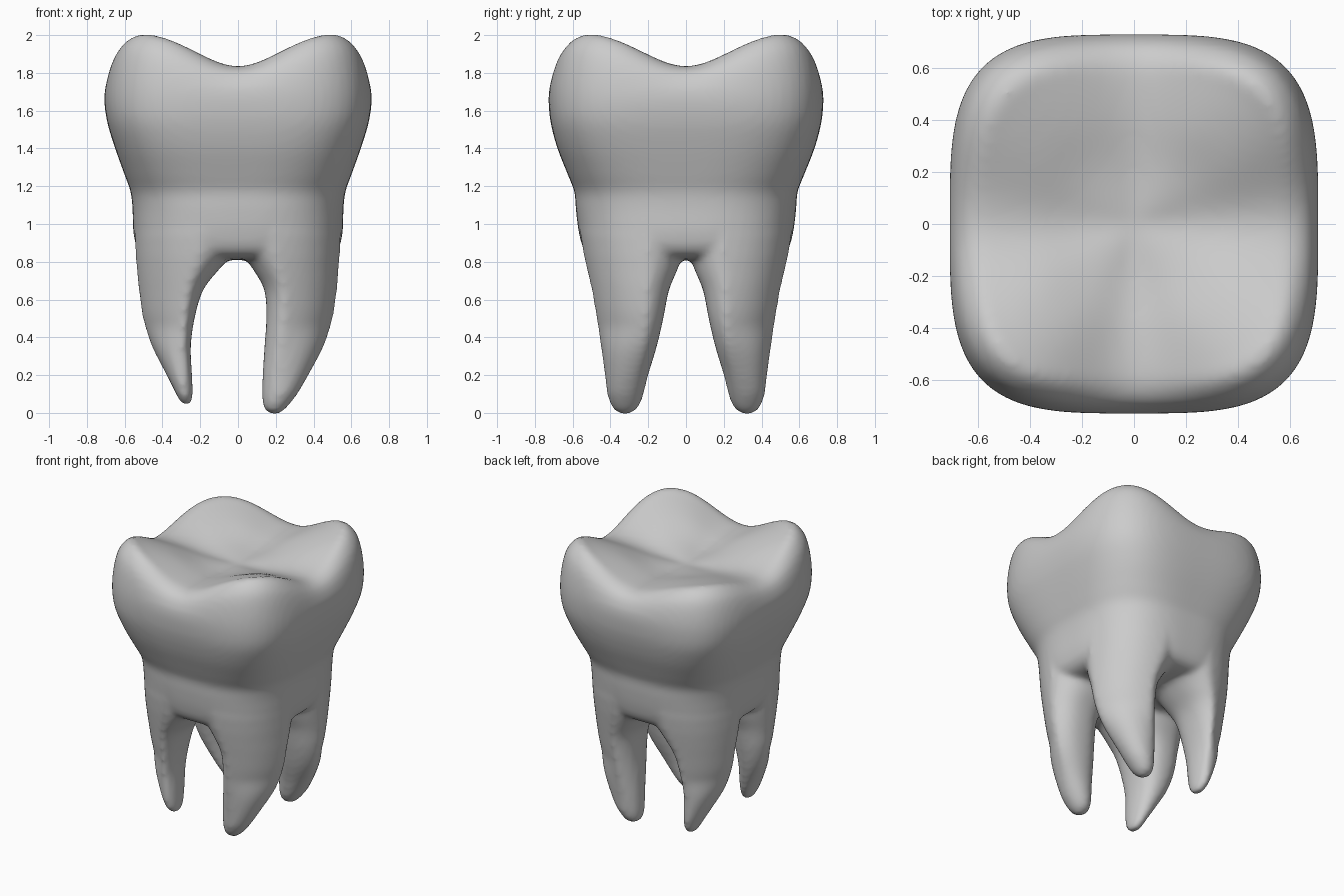
import bpy, bmesh
from math import sin, cos, pi
from mathutils import Vector

if "Cube" in bpy.data.objects:
    bpy.data.objects.remove(bpy.data.objects["Cube"])


def spline(rows, steps=4):
    """Smooth list of number rows with a Catmull-Rom curve."""
    out = []
    vs = [Vector(r) for r in rows]
    for i in range(len(vs) - 1):
        a, b, c, d = vs[max(i - 1, 0)], vs[i], vs[i + 1], vs[min(i + 2, len(vs) - 1)]
        for s in range(steps):
            t = s / steps
            out.append(0.5 * (2 * b + (c - a) * t + (2 * a - 5 * b + 4 * c - d) * t ** 2
                              + (3 * b - a - 3 * c + d) * t ** 3))
    return out + [vs[-1]]


def superellipse(n, count):
    """Unit rounded-square outline, evenly spaced by angle."""
    pts = []
    for i in range(count):
        c, s = cos(2 * pi * i / count), sin(2 * pi * i / count)
        r = (abs(c) ** n + abs(s) ** n) ** (-1 / n)
        pts.append((c * r, s * r))
    return pts


def loft(bm, rings):
    """Skin closed rings and cap both ends."""
    loops = [[bm.verts.new(p) for p in ring] for ring in rings]
    n = len(loops[0])
    for lo, hi in zip(loops, loops[1:]):
        for i in range(n):
            j = (i + 1) % n
            bm.faces.new((lo[i], lo[j], hi[j], hi[i]))
    bm.faces.new(loops[0][::-1])
    bm.faces.new(loops[-1])


bm = bmesh.new()

# Crown and neck: half x, half y, height mid-side, height at corner, squareness
body = [(.03, .03, .81, .81, 2.8), (.25, .25, .81, .81, 2.8), (.45, .46, .82, .82, 2.8),
        (.525, .535, .86, .86, 2.8), (.553, .566, .95, .95, 2.8), (.558, .583, 1.08, 1.08, 2.8),
        (.568, .59, 1.17, 1.17, 2.9), (.60, .625, 1.26, 1.26, 3.1), (.65, .68, 1.40, 1.40, 3.4),
        (.69, .715, 1.53, 1.53, 3.6), (.707, .727, 1.64, 1.64, 3.6)]
# Chewing surface: scale, height mid-side, height at cusp
for r, zm, zc in [(.995, 1.71, 1.76), (.968, 1.765, 1.885), (.925, 1.805, 1.96), (.85, 1.83, 2.005),
                  (.75, 1.835, 1.98), (.55, 1.825, 1.92), (.3, 1.80, 1.835), (.03, 1.785, 1.785)]:
    body.append((.707 * r, .727 * r, zm, zc, 3.6))
rings = []
for hx, hy, zm, zc, n in spline(body):
    ring = []
    for a, b in superellipse(n, 96):
        w = (2 * a * b / (a * a + b * b)) ** 2
        if a < 0 < b:      # lower back-left cusp
            w *= 0.65
        ring.append((a * hx, b * hy, zm + (zc - zm) * w))
    rings.append(ring)
loft(bm, rings)

# Roots: height, inner x, outer x, inner y, outer y
right_root = [(-.005, .17, .215, .30, .345), (.02, .14, .25, .26, .385), (.08, .127, .30, .23, .412),
              (.2, .13, .385, .20, .44), (.35, .14, .475, .155, .47), (.5, .15, .522, .12, .497),
              (.65, .14, .541, .09, .522), (.76, .08, .547, .045, .542), (.87, .01, .552, .01, .56),
              (1.0, .01, .55, .01, .57), (1.1, .1, .50, .1, .52)]
left_root = [(.043, .26, .29, .305, .34), (.065, .242, .31, .265, .38), (.12, .24, .34, .23, .415),
             (.2, .243, .39, .20, .44), (.35, .25, .475, .155, .47), (.5, .23, .522, .12, .497),
             (.65, .185, .541, .09, .522), (.76, .1, .55, .045, .542), (.87, .01, .555, .01, .56),
             (1.0, .01, .55, .01, .57), (1.1, .1, .50, .1, .52)]
for side, rows in ((1, right_root), (-1, left_root)):
    for depth in (-1, 1):
        rings = []
        for z, x0, x1, y0, y1 in spline(rows):
            blend = min(max((z - .1) / .35, 0), 1)
            ring = []
            for a, b in superellipse(2 + .4 * blend, 40):
                x = (x0 + x1) / 2 + a * (x1 - x0) / 2
                y = (y0 + y1) / 2 + b * (y1 - y0) / 2
                # keep the outer corner inside the rounded trunk outline
                f = ((abs(x) / x1) ** 2.8 + (abs(y) / y1) ** 2.8) ** (1 / 2.8)
                k = 1 + (1 / max(f, 1) - 1) * blend
                ring.append((side * x * k, depth * y * k, z))
            rings.append(ring)
        loft(bm, rings)

bmesh.ops.recalc_face_normals(bm, faces=bm.faces)
mesh = bpy.data.meshes.new("molar_tooth")
bm.to_mesh(mesh)
bm.free()
tooth = bpy.data.objects.new("molar_tooth", mesh)
bpy.context.collection.objects.link(tooth)

# Fuse crown and roots into one softly blended skin
fuse = tooth.modifiers.new("fuse", 'REMESH')
fuse.mode = 'VOXEL'
fuse.voxel_size = 0.018
fuse.use_smooth_shade = True
soften = tooth.modifiers.new("soften", 'SMOOTH')
soften.factor = 0.5
soften.iterations = 8
